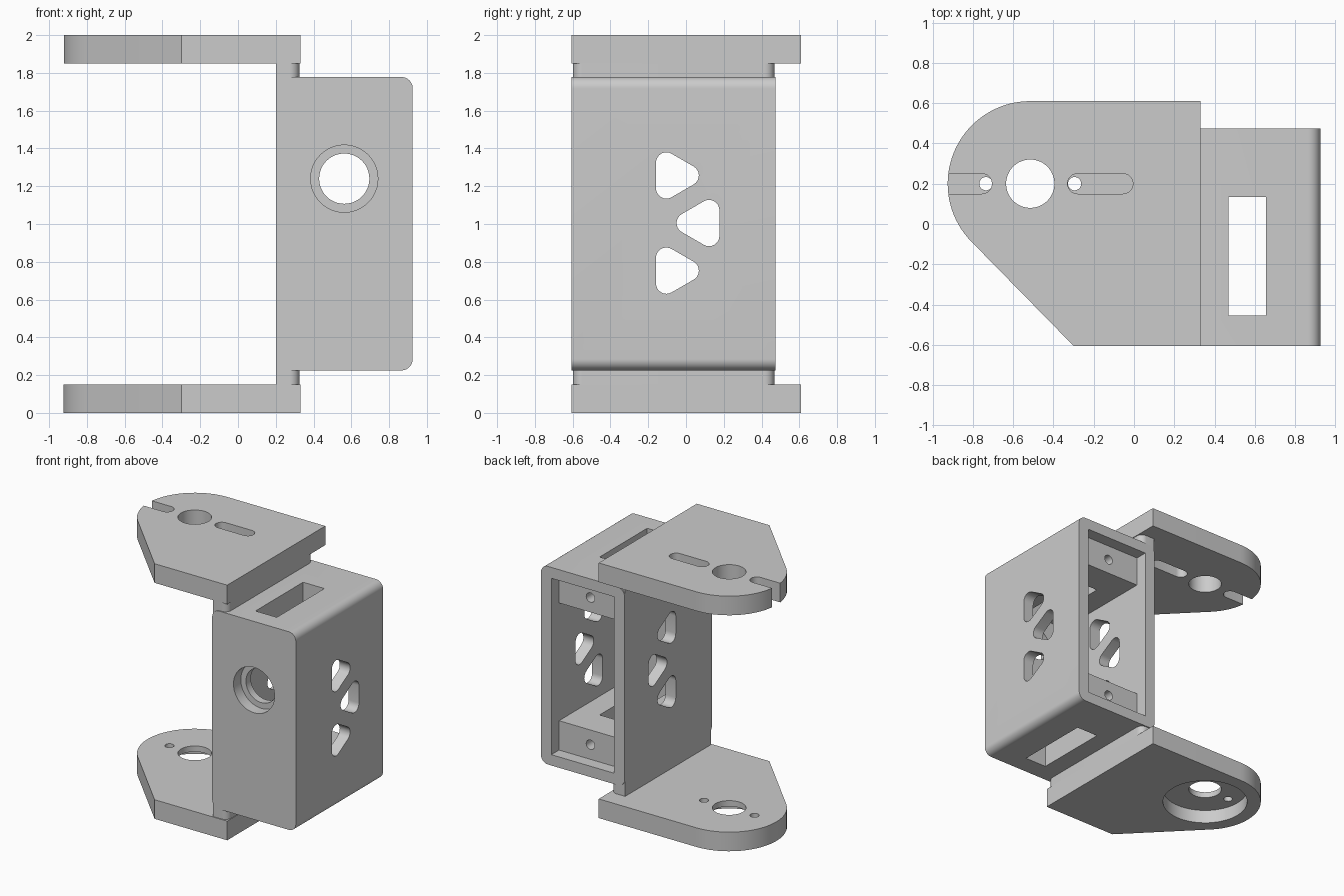
import bpy, bmesh, math
from mathutils import Vector

cube = bpy.data.objects.get("Cube")
if cube:
    bpy.data.objects.remove(cube, do_unlink=True)

grey = bpy.data.materials.new("light_grey")
grey.use_nodes = True
colour = (0.6, 0.6, 0.6, 1)
grey.diffuse_color = colour
grey.node_tree.nodes["Principled BSDF"].inputs["Base Color"].default_value = colour


def arc(cx, cy, r, start, end, steps=12):
    """Points along an arc, angles in degrees."""
    angles = [math.radians(start + (end - start) * i / steps) for i in range(steps + 1)]
    return [(cx + r * math.cos(a), cy + r * math.sin(a)) for a in angles]


def circle(cx, cy, r, steps=48):
    return arc(cx, cy, r, 0, 360, steps)[:-1]


def rect(x0, x1, y0, y1, r=0):
    """Rectangle outline, with rounded corners when r is given."""
    if not r:
        return [(x0, y0), (x1, y0), (x1, y1), (x0, y1)]
    return (arc(x1 - r, y0 + r, r, -90, 0) + arc(x1 - r, y1 - r, r, 0, 90)
            + arc(x0 + r, y1 - r, r, 90, 180) + arc(x0 + r, y0 + r, r, 180, 270))


def slot(x0, x1, y, r):
    return arc(x1 - r, y, r, -90, 90) + arc(x0 + r, y, r, 90, 270)


# How a 2D outline point and a depth map to space for each extrusion axis
PLACE = {
    "x": lambda a, b, d: Vector((d, a, b)),
    "y": lambda a, b, d: Vector((a, d, b)),
    "z": lambda a, b, d: Vector((a, b, d)),
}


def prism(name, outline, axis, lo, hi):
    """Extrude a closed outline along an axis."""
    bm = bmesh.new()
    face = bm.faces.new([bm.verts.new(PLACE[axis](a, b, lo)) for a, b in outline])
    top = bmesh.ops.extrude_face_region(bm, geom=[face])["geom"]
    shift = PLACE[axis](0, 0, hi - lo)
    bmesh.ops.translate(bm, vec=shift, verts=[v for v in top if isinstance(v, bmesh.types.BMVert)])
    bmesh.ops.recalc_face_normals(bm, faces=bm.faces)
    mesh = bpy.data.meshes.new(name)
    bm.to_mesh(mesh)
    bm.free()
    mesh.materials.append(grey)
    obj = bpy.data.objects.new(name, mesh)
    bpy.context.collection.objects.link(obj)
    return obj


def cut(obj, *cutters):
    """Subtract each extruded cutter and bake the result."""
    tools = [prism("cutter", *c) for c in cutters]
    for tool in tools:
        mod = obj.modifiers.new("cut", "BOOLEAN")
        mod.operation, mod.solver, mod.object = "DIFFERENCE", "EXACT", tool
    deps = bpy.context.evaluated_depsgraph_get()
    baked = bpy.data.meshes.new_from_object(obj.evaluated_get(deps))
    obj.modifiers.clear()
    obj.data = baked
    for tool in tools:
        bpy.data.objects.remove(tool, do_unlink=True)


# Pivot arms
PX, PY, R = -0.515, 0.2, 0.41
arm_outline = [(0.33, -0.605), (0.33, PY + R)] + arc(PX, PY, R, 90, 225, 36) + [(-0.3, -0.605)]

lower_arm = prism("lower_arm", arm_outline, "z", 0, 0.15)
cut(lower_arm,
    (circle(PX, PY, 0.31, 64), "z", -0.1, 0.105),
    (circle(PX, PY, 0.12), "z", -0.1, 0.3),
    (circle(PX - 0.22, PY, 0.033, 24), "z", -0.1, 0.3),
    (circle(PX + 0.22, PY, 0.033, 24), "z", -0.1, 0.3))

upper_arm = prism("upper_arm", arm_outline, "z", 1.85, 2)
cut(upper_arm,
    (circle(PX, PY, 0.12), "z", 1.8, 2.1),
    (slot(-0.33, -0.005, PY, 0.05), "z", 1.8, 2.1),
    (slot(-1.2, -0.705, PY, 0.05), "z", 1.8, 2.1))

# Necks joining the arms to the housing
neck_outline = ([(0.2, -0.598)] + arc(0.275, -0.548, 0.05, -90, 0)
                + arc(0.275, 0.418, 0.05, 0, 90) + [(0.2, 0.468)])
lower_neck = prism("lower_neck", neck_outline, "z", 0.15, 0.285)
upper_neck = prism("upper_neck", neck_outline, "z", 1.715, 1.85)

# Housing, open at the back, with two mounting blocks left inside
CX = 0.5625
housing = prism("housing", rect(0.2, 0.925, 0.225, 1.778, 0.06), "y", -0.605, 0.475)
cut(housing,
    (rect(0.29, 0.835, 0.54, 1.463), "y", -0.455, 0.6),
    (rect(0.29, 0.835, 0.31, 1.693), "y", 0.38, 0.65),
    (rect(0.47, 0.655, -0.455, 0.135), "z", 0.1, 1.9),
    (circle(CX, 1.24, 0.178), "y", -0.7, -0.515),
    (circle(CX, 1.24, 0.133), "y", -0.7, -0.3),
    (circle(CX, 0.425, 0.037, 24), "y", 0.2, 0.5),
    (circle(CX, 1.578, 0.037, 24), "y", 0.2, 0.5))


# Rounded triangular windows through both side walls
def triangle(y, z, turn):
    pts = []
    for k in range(3):
        a = turn + 120 * k
        cy = y + 0.078 * math.cos(math.radians(a))
        cz = z + 0.078 * math.sin(math.radians(a))
        pts += arc(cy, cz, 0.055, a - 60, a + 60, 8)
    return pts


cut(housing, *[(triangle(y, z, turn), "x", 0.1, 1.0)
               for y, z, turn in ((-0.065, 1.257, 0), (0.083, 1.005, 180), (-0.065, 0.753, 0))])

# Smooth the round surfaces, keep the edges sharp
bpy.ops.object.select_all(action="DESELECT")
for obj in (lower_arm, upper_arm, lower_neck, upper_neck, housing):
    obj.select_set(True)
    bpy.context.view_layer.objects.active = obj
bpy.ops.object.shade_smooth_by_angle(angle=math.radians(30))
